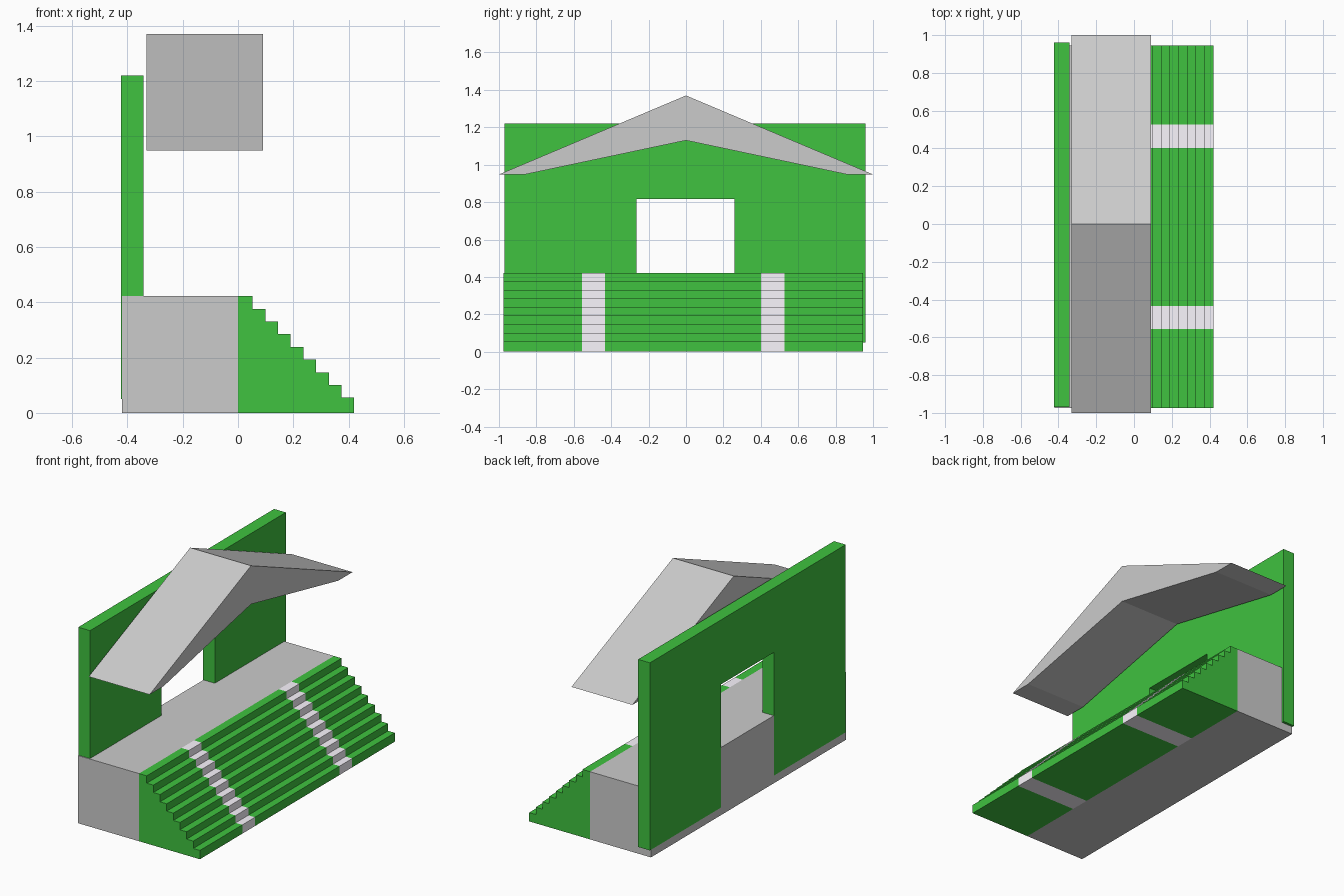
import bpy, bmesh
from mathutils import Vector

if "Cube" in bpy.data.objects:
    bpy.data.objects.remove(bpy.data.objects["Cube"])


def material(name, color):
    m = bpy.data.materials.new(name)
    m.diffuse_color = (*color, 1)
    m.use_nodes = True
    m.node_tree.nodes["Principled BSDF"].inputs["Base Color"].default_value = m.diffuse_color
    return m


def prism(name, profile, axis, lo, hi, mat=None):
    """Extrude a closed profile along x (points are y,z) or y (points are x,z)."""
    bm = bmesh.new()
    if axis == 'x':
        pts, push = [(lo, a, b) for a, b in profile], Vector((hi - lo, 0, 0))
    else:
        pts, push = [(a, lo, b) for a, b in profile], Vector((0, hi - lo, 0))
    face = bm.faces.new([bm.verts.new(p) for p in pts])
    ext = bmesh.ops.extrude_face_region(bm, geom=[face], use_keep_orig=True)
    moved = [v for v in ext['geom'] if isinstance(v, bmesh.types.BMVert)]
    bmesh.ops.translate(bm, verts=moved, vec=push)
    bmesh.ops.recalc_face_normals(bm, faces=bm.faces)
    mesh = bpy.data.meshes.new(name)
    bm.to_mesh(mesh)
    bm.free()
    obj = bpy.data.objects.new(name, mesh)
    bpy.context.collection.objects.link(obj)
    if mat:
        mesh.materials.append(mat)
    return obj


green = material("green", (0.05, 0.54, 0.05))
pale = material("pale_lilac", (0.97, 0.93, 1.0))
Y0, Y1, H = -0.975, 0.945, 0.422

# Platform behind the seating
prism("platform", [(-0.42, 0), (0, 0), (0, H), (-0.42, H)], 'y', Y0, Y1)

# Stepped seating split lengthwise by two aisles
steps = 9
run, drop = (0.42 - 0.053) / (steps - 1), (H - 0.055) / (steps - 1)
stair = [(0, 0), (0, H)]
for i in range(steps):
    x, z = 0.053 + i * run, H - i * drop
    stair += [(x, z), (x, z - drop if i < steps - 1 else 0)]
cuts = [Y0, -0.557, -0.433, 0.402, 0.526, Y1]
for i, (a, b) in enumerate(zip(cuts, cuts[1:])):
    aisle = i % 2 == 1
    prism("aisle" if aisle else "seating", stair, 'y', a, b, pale if aisle else green)

# Back wall with a doorway open to the bottom edge
wall = [(-0.97, 0.05), (-0.97, 1.22), (0.96, 1.22), (0.96, 0.05),
        (0.26, 0.05), (0.26, 0.818), (-0.265, 0.818), (-0.265, 0.05)]
prism("back_wall", wall, 'x', -0.423, -0.342, green)

# Floating gabled roof
roof = [(-1, 0.948), (0, 1.37), (1, 0.948), (0.86, 0.948), (0, 1.13), (-0.86, 0.948)]
prism("roof", roof, 'x', -0.33, 0.09)
